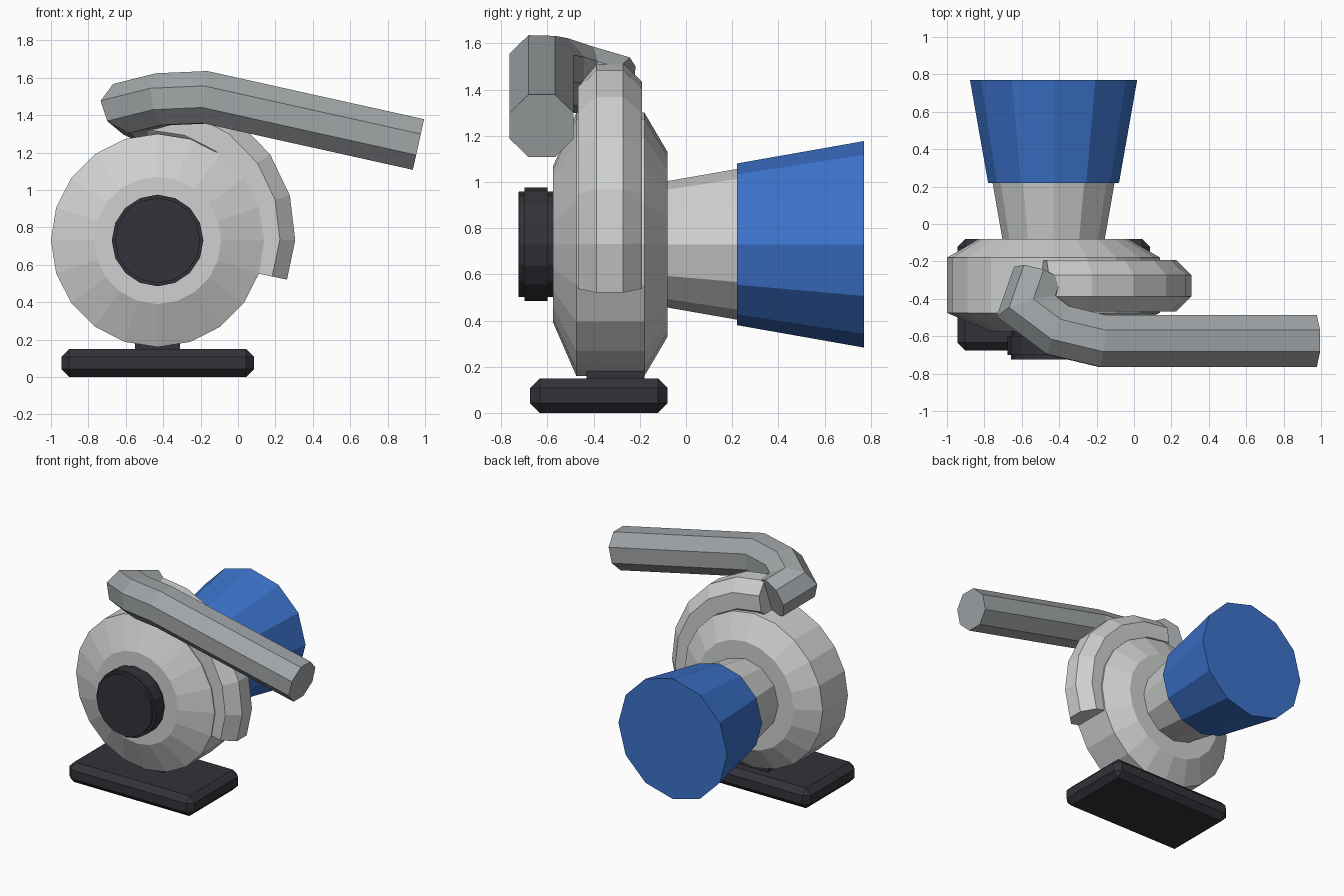
import bpy, bmesh, math
from mathutils import Vector

if "Cube" in bpy.data.objects:
    bpy.data.objects.remove(bpy.data.objects["Cube"])

CX, CZ = -0.43, 0.73  # turbine axis, parallel to y


def material(name, color):
    m = bpy.data.materials.new(name)
    m.diffuse_color = (*color, 1)
    m.use_nodes = True
    m.node_tree.nodes["Principled BSDF"].inputs["Base Color"].default_value = m.diffuse_color
    return m


cast = material("light_cast_metal", (0.62, 0.63, 0.63))
steel = material("pipe_steel", (0.36, 0.38, 0.39))
blue = material("blue_silicone", (0.045, 0.17, 0.6))
dark = material("dark_rubber", (0.034, 0.032, 0.041))


def finish(bm, name, mat):
    bmesh.ops.recalc_face_normals(bm, faces=bm.faces)
    me = bpy.data.meshes.new(name)
    bm.to_mesh(me)
    bm.free()
    me.materials.append(mat)
    ob = bpy.data.objects.new(name, me)
    bpy.context.collection.objects.link(ob)
    return ob


def skin(name, rings, mat):
    """Join equal rings of points into a closed, capped surface."""
    bm = bmesh.new()
    rs = [[bm.verts.new(p) for p in ring] for ring in rings]
    n = len(rs[0])
    for a, b in zip(rs, rs[1:]):
        for i in range(n):
            j = (i + 1) % n
            bm.faces.new((a[i], a[j], b[j], b[i]))
    bm.faces.new(rs[0])
    bm.faces.new(rs[-1])
    return finish(bm, name, mat)


def lathe(name, profile, sides, mat):
    """Revolve (y, radius) pairs about the turbine axis."""
    angles = [2 * math.pi * i / sides for i in range(sides)]
    return skin(name, [[(CX + r * math.cos(a), y, CZ + r * math.sin(a)) for a in angles]
                       for y, r in profile], mat)


def tube(name, path, radius, mat, side):
    """Eight-sided mitred tube; the section is carried along the path."""
    pts = [Vector(p) for p in path]
    dirs = [(b - a).normalized() for a, b in zip(pts, pts[1:])]
    d = dirs[0]
    u = Vector(side)
    u = (u - d * u.dot(d)).normalized()
    v = d.cross(u)
    offs = []
    for i in range(8):
        a = math.pi / 8 + i * math.pi / 4
        offs.append(pts[0] + radius * (math.cos(a) * u + math.sin(a) * v))
    rings = [offs]
    for k in range(1, len(pts)):
        d = dirs[k - 1]
        n = (d + dirs[k]).normalized() if k < len(dirs) else d
        # slide each corner along the segment to the mitre plane
        offs = [p + d * ((pts[k] - p).dot(n) / d.dot(n)) for p in offs]
        rings.append(offs)
    return skin(name, rings, mat)


def box(name, lo, hi, bevel, mat):
    bm = bmesh.new()
    bmesh.ops.create_cube(bm, size=1)
    for v in bm.verts:
        v.co = [(l + h) / 2 + c * (h - l) for l, h, c in zip(lo, hi, v.co)]
    if bevel:
        bmesh.ops.bevel(bm, geom=bm.edges[:], offset=bevel, segments=1,
                        profile=0.5, affect='EDGES')
    return finish(bm, name, mat)


# main housing, front cap, outlet collar and hose
lathe("turbine_housing", [(-0.575, 0.34), (-0.475, 0.57), (-0.18, 0.57), (-0.08, 0.4)], 20, cast)
lathe("front_cap", [(-0.725, 0.225), (-0.725 + 0.001, 0.228), (-0.7, 0.228), (-0.7, 0.245),
                    (-0.6, 0.245), (-0.6, 0.228), (-0.57, 0.228)], 16, dark)
lathe("outlet_collar", [(-0.09, 0.272), (0.225, 0.327)], 12, cast)
lathe("blue_hose", [(0.22, 0.35), (0.77, 0.447)], 12, blue)

# scroll wrapping the upper right of the housing
scroll = []
for i in range(7):
    t = i / 6
    a = math.radians(-18 + 112 * t)
    r = 0.585 + 0.065 * t
    scroll.append((CX + r * math.cos(a), -0.33, CZ + r * math.sin(a)))
tube("scroll_duct", scroll, 0.15, cast, (0, 1, 0))

# pipe crossing the front top and bending back into the scroll
tube("intake_pipe", [(0.965, -0.625, 1.243), (-0.17, -0.625, 1.495), (-0.4, -0.57, 1.485),
                     (-0.56, -0.45, 1.445), (-0.5, -0.28, 1.395)], 0.15, steel, (0, 1, 0))

# stand
box("base_plate", (-0.945, -0.675, 0), (0.085, -0.08, 0.15), 0.042, dark)
box("pedestal", (-0.55, -0.43, 0.14), (-0.31, -0.18, 0.22), 0, dark)
